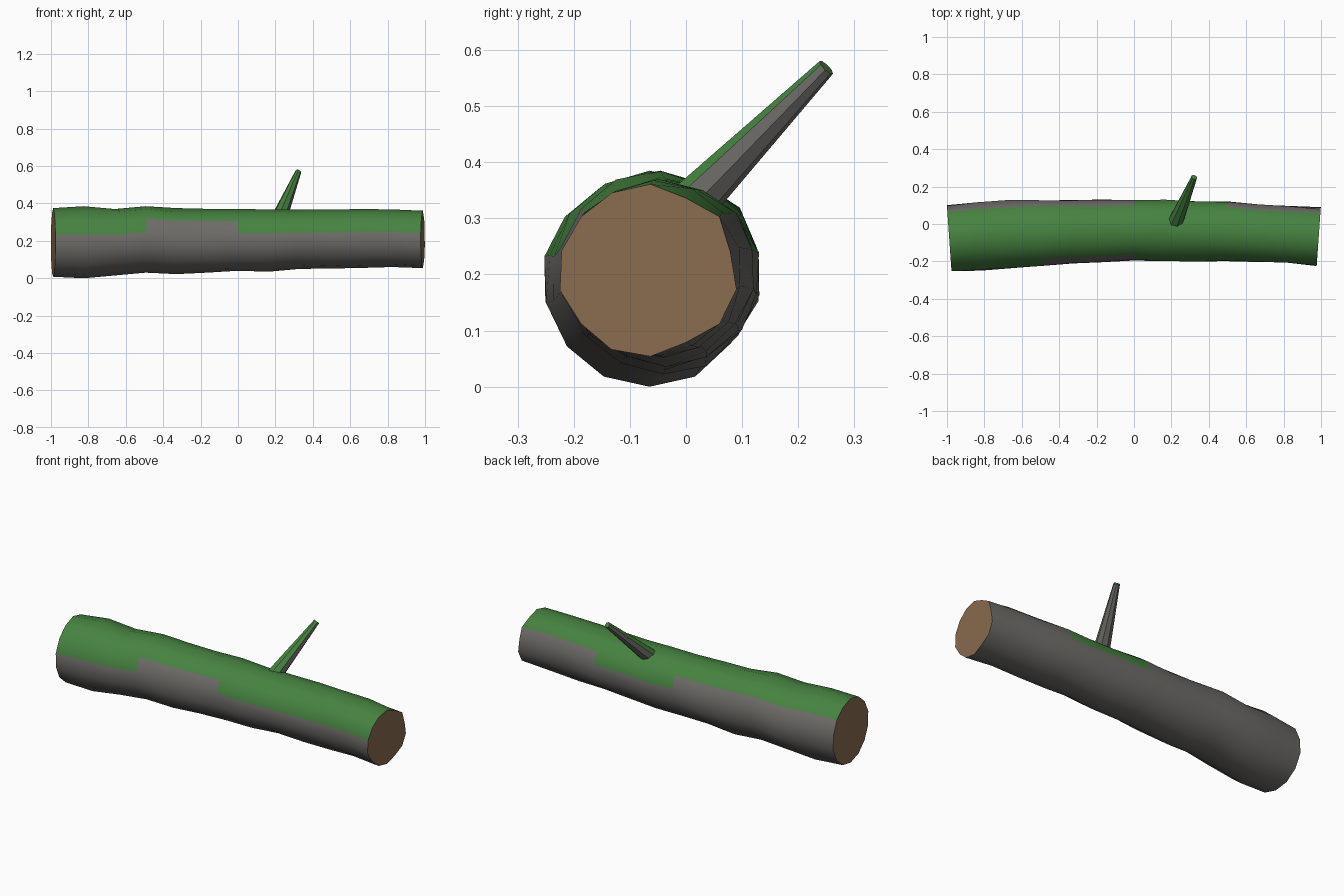
import bpy, bmesh, math, random
from mathutils import Vector

if "Cube" in bpy.data.objects:
    bpy.data.objects.remove(bpy.data.objects["Cube"])

random.seed(4)


def material(name, rgb):
    m = bpy.data.materials.new(name)
    m.diffuse_color = (*rgb, 1)
    m.use_nodes = True
    m.node_tree.nodes["Principled BSDF"].inputs["Base Color"].default_value = m.diffuse_color
    return m


BARK = material("grey bark", (0.155, 0.150, 0.138))
MOSS = material("green moss", (0.062, 0.225, 0.052))
WOOD = material("cut wood", (0.255, 0.150, 0.078))


def finish(bm, name):
    bmesh.ops.recalc_face_normals(bm, faces=bm.faces)
    mesh = bpy.data.meshes.new(name)
    bm.to_mesh(mesh)
    bm.free()
    for m in (BARK, MOSS, WOOD):
        mesh.materials.append(m)
    obj = bpy.data.objects.new(name, mesh)
    bpy.context.collection.objects.link(obj)
    bpy.ops.object.select_all(action='DESELECT')
    obj.select_set(True)
    bpy.context.view_layer.objects.active = obj
    bpy.ops.object.shade_smooth_by_angle(angle=math.radians(40))
    return obj


# Log outline at 13 stations: back, front, top, bottom
BACK = [.10, .117, .127, .13, .13, .13, .13, .128, .125, .12, .108, .095, .09]
FRONT = [-.255, -.247, -.236, -.222, -.212, -.205, -.195, -.198, -.20, -.20, -.205, -.21, -.217]
TOP = [.375, .385, .37, .385, .375, .371, .37, .368, .367, .367, .37, .368, .361]
BOTTOM = [.008, 0, .015, .03, .022, .03, .04, .035, .05, .052, .055, .06, .054]
# Shape of the right cut end, counted from the top towards the front
END = [1, 1, 1, 1.03, 1.05, 1, 1.02, 1, .93, 1, 1, .93, 1, .93]
SIDES = 14

bm = bmesh.new()
rings = []
for i in range(13):
    t = (i - 6) / 6
    cy, cz = (BACK[i] + FRONT[i]) / 2, (TOP[i] + BOTTOM[i]) / 2
    ry, rz = (BACK[i] - FRONT[i]) / 1.95, (TOP[i] - BOTTOM[i]) / 2
    ring = []
    for k in range(SIDES):
        a = math.pi / 2 + k * math.tau / SIDES
        n = END[k] if i == 12 else 1 if k % 7 == 0 else random.uniform(0.968, 1.015)
        dy = ry * n * math.cos(a)
        # rings lean with the gentle bend of the log
        ring.append(bm.verts.new((0.988 * t + 0.07 * t * dy, cy + dy, cz + rz * n * math.sin(a))))
    rings.append(ring)

# Bark, with moss reaching down a set number of facets in each quarter
MOSS_FRONT, MOSS_BACK = (3, 2, 3, 3), (2, 2, 3, 2)
for i in range(12):
    for k in range(SIDES):
        j = (k + 1) % SIDES
        f = bm.faces.new((rings[i][k], rings[i][j], rings[i + 1][j], rings[i + 1][k]))
        q = i // 3
        f.material_index = int(k < MOSS_FRONT[q] or k >= SIDES - MOSS_BACK[q])

# Cut ends
for ring in (rings[0], rings[-1]):
    bm.faces.new(ring).material_index = 2
finish(bm, "log")

# Tapered branch stub, mossy on its upper facets
base, tip = Vector((0.205, -0.03, 0.285)), Vector((0.322, 0.25, 0.569))
axis = (tip - base).normalized()
up = (Vector((0, 0, 1)) - axis * axis.z).normalized()
side = axis.cross(up)
bm = bmesh.new()
N = 8
loops = []
for p, r in ((base, 0.047), (tip, 0.0165)):
    loops.append([bm.verts.new(p + r * (up * math.cos(a) + side * math.sin(a)))
                  for a in ((k + 0.5) * math.tau / N for k in range(N))])
for k in range(N):
    j = (k + 1) % N
    bm.faces.new((loops[0][k], loops[0][j], loops[1][j], loops[1][k]))
for loop in loops:
    bm.faces.new(loop)
bmesh.ops.recalc_face_normals(bm, faces=bm.faces)
for f in bm.faces:
    f.material_index = int(f.normal.z > 0.3)
finish(bm, "branch")
